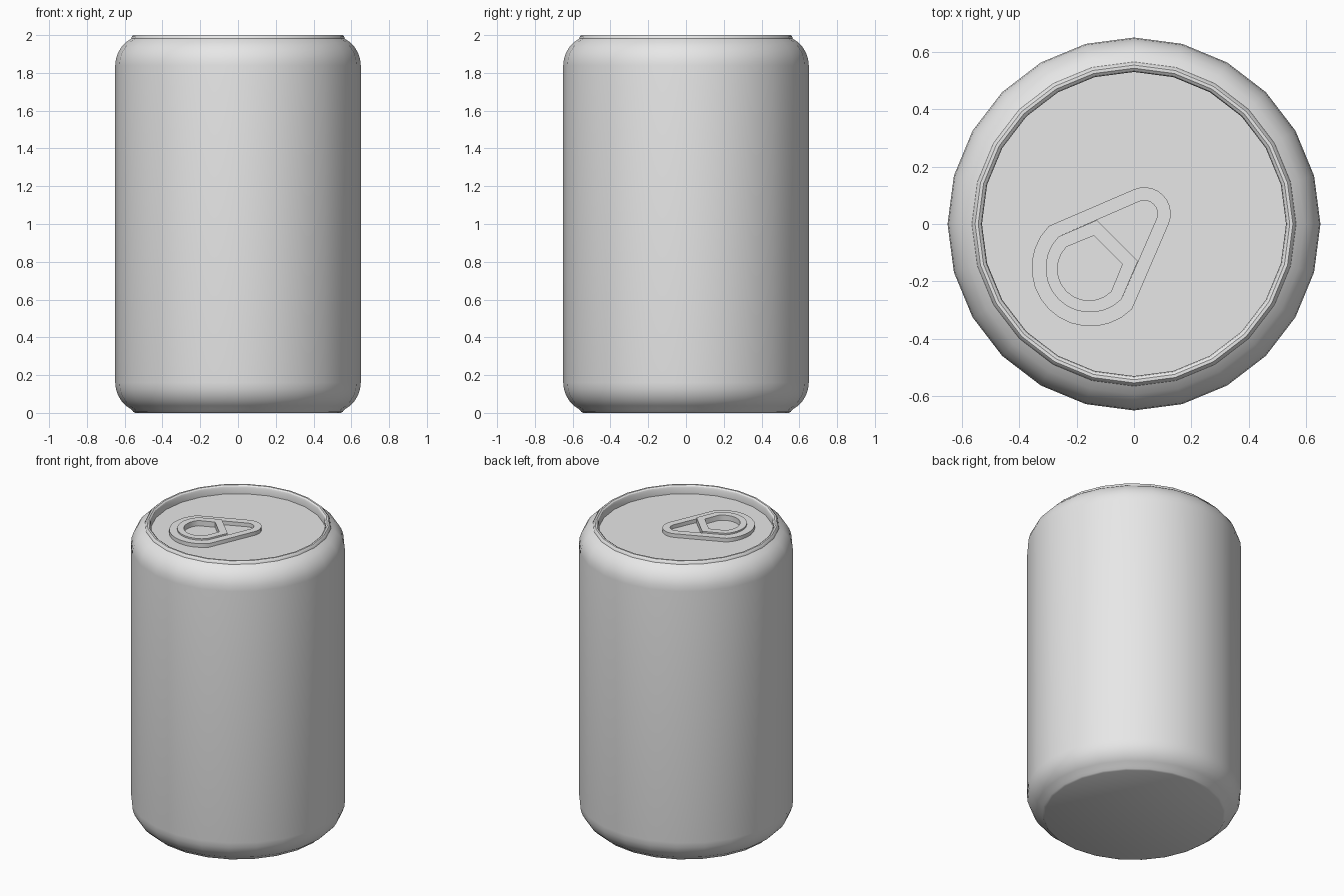
import bpy, bmesh, math

if "Cube" in bpy.data.objects:
    bpy.data.objects.remove(bpy.data.objects["Cube"])

SIDES = 24
LID_Z = 1.945

metal = bpy.data.materials.new("light grey metal")
metal.diffuse_color = (0.8, 0.8, 0.8, 1)
metal.use_nodes = True
metal.node_tree.nodes["Principled BSDF"].inputs["Base Color"].default_value = metal.diffuse_color


def smooth(ob):
    bpy.ops.object.select_all(action='DESELECT')
    ob.select_set(True)
    bpy.context.view_layer.objects.active = ob
    bpy.ops.object.shade_smooth_by_angle(angle=math.radians(32))


def lathe(name, profile):
    """Revolve (radius, z) points about z and cap both ends."""
    bm = bmesh.new()
    rings = []
    for r, z in profile:
        rings.append([bm.verts.new((r * math.cos(2 * math.pi * i / SIDES),
                                    r * math.sin(2 * math.pi * i / SIDES), z))
                      for i in range(SIDES)])
    for a, b in zip(rings, rings[1:]):
        for i in range(SIDES):
            j = (i + 1) % SIDES
            bm.faces.new((a[i], a[j], b[j], b[i]))
    bm.faces.new(rings[0][::-1])
    bm.faces.new(rings[-1])
    me = bpy.data.meshes.new(name)
    bm.to_mesh(me)
    bm.free()
    ob = bpy.data.objects.new(name, me)
    bpy.context.collection.objects.link(ob)
    me.materials.append(metal)
    smooth(ob)
    return ob


def arc(cx, r, a0, a1, n):
    return [(cx + r * math.cos(math.radians(a0 + (a1 - a0) * i / n)),
             r * math.sin(math.radians(a0 + (a1 - a0) * i / n))) for i in range(n + 1)]


def plate(name, outlines, height):
    """Flat plate standing on the lid; the second outline is a hole."""
    cu = bpy.data.curves.new(name, 'CURVE')
    cu.dimensions = '2D'
    cu.fill_mode = 'BOTH'
    cu.extrude = height / 2
    for pts in outlines:
        sp = cu.splines.new('POLY')
        sp.points.add(len(pts) - 1)
        for p, (u, v) in zip(sp.points, pts):
            p.co = (u, v, 0, 1)
        sp.use_cyclic_u = True
    cu.materials.append(metal)
    ob = bpy.data.objects.new(name, cu)
    bpy.context.collection.objects.link(ob)
    ob.location.z = LID_Z + height / 2
    ob.rotation_euler.z = math.radians(45)
    bpy.ops.object.select_all(action='DESELECT')
    ob.select_set(True)
    bpy.context.view_layer.objects.active = ob
    bpy.ops.object.convert(target='MESH')
    smooth(bpy.context.view_layer.objects.active)


# can body: base, rounded shoulders, rolled rim and recessed lid
shoulder = [(0.49 + 0.16 * math.cos(math.radians(a)), 0.16 * math.sin(math.radians(a)))
            for a in (0, 12.4, 24.8, 37.2, 49.6, 62)]
profile = [(0.543, 0.0), (0.555, 0.006)]
profile += [(r, 0.16 - h) for r, h in reversed(shoulder)]
profile += [(r, 1.84 + h) for r, h in shoulder]
profile += [(0.562, 1.992), (0.554, 2.0), (0.543, 2.0), (0.534, 1.993),
            (0.53, 1.982), (0.53, LID_Z)]
lathe("can_body", profile)

# pull tab: outer teardrop ring
outer = arc(0.051, 0.092, -68, 68, 10) + arc(-0.215, 0.205, 90, 270, 14)
inner = arc(0.051, 0.046, -68, 68, 8) + arc(-0.217, 0.155, 90, 270, 14)
plate("pull_tab_ring", [outer, inner], 0.025)

# pull tab: finger loop panel with its crossbar
panel = [(-0.082, -0.101), (-0.082, 0.101)] + arc(-0.217, 0.155, 90, 270, 14)
hole = [(-0.128, -0.07), (-0.128, 0.07)] + arc(-0.222, 0.110, 90, 270, 12)
plate("pull_tab_loop", [panel, hole], 0.035)
